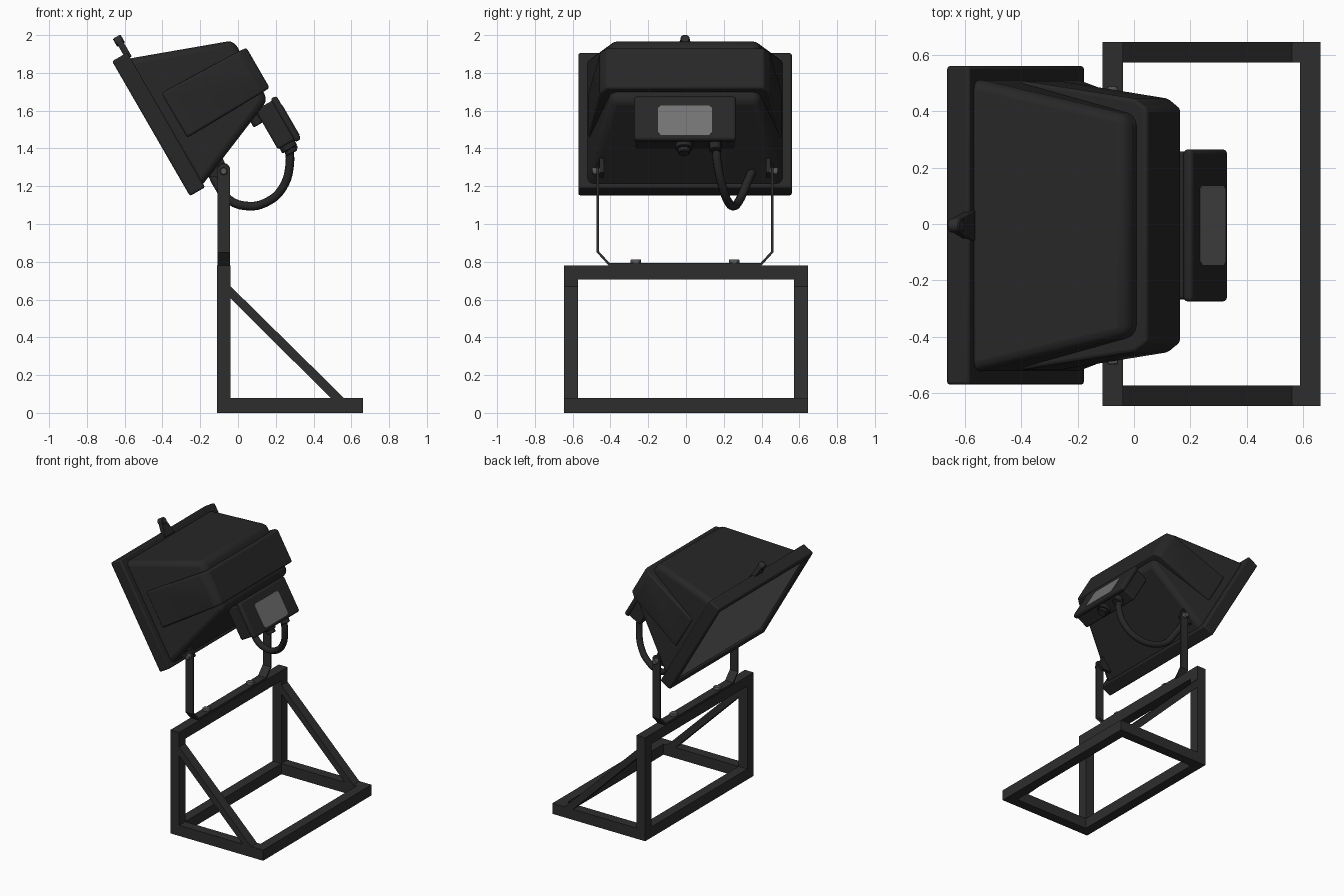
import bpy, bmesh, math
from mathutils import Matrix, Vector

if "Cube" in bpy.data.objects:
    bpy.data.objects.remove(bpy.data.objects["Cube"])


def mat(name, v):
    m = bpy.data.materials.new(name)
    m.diffuse_color = (v, v, v, 1)
    m.use_nodes = True
    m.node_tree.nodes["Principled BSDF"].inputs["Base Color"].default_value = m.diffuse_color
    return m


STEEL = mat("dark steel", 0.027)
HOUSING = mat("black housing", 0.020)
CABLE = mat("black rubber", 0.019)
BOLT = mat("bolt grey", 0.10)
GLASS = mat("lamp glass", 0.15)
LABEL = mat("label grey", 0.17)

# Lamp space: x = backwards, z = up along the glass, origin at glass centre
DY = -0.005
LAMP = Matrix.Translation((-0.4535, DY, 1.5065)) @ Matrix.Rotation(math.radians(-30), 4, 'Y')
WORLD = Matrix.Identity(4)
YOKE = Matrix.Translation((0, DY, 0))


def finish(name, bm, mats, space=WORLD, bevel=0.0, segs=3):
    bmesh.ops.recalc_face_normals(bm, faces=bm.faces)
    bm.transform(space)
    me = bpy.data.meshes.new(name)
    bm.to_mesh(me)
    bm.free()
    ob = bpy.data.objects.new(name, me)
    bpy.context.collection.objects.link(ob)
    for m in mats:
        me.materials.append(m)
    if bevel:
        b = ob.modifiers.new("bevel", 'BEVEL')
        b.width, b.segments, b.limit_method = bevel, segs, 'ANGLE'
        b.angle_limit = math.radians(25)
        bpy.ops.object.select_all(action='DESELECT')
        ob.select_set(True)
        bpy.context.view_layer.objects.active = ob
        bpy.ops.object.shade_smooth_by_angle(angle=math.radians(35))
    return ob


def loft(name, sections, m, space=WORLD, bevel=0.0):
    """Rectangular sections along x: (x, half width, z low, z high)."""
    bm = bmesh.new()
    rings = [[bm.verts.new((x, y, z)) for y, z in ((-h, a), (h, a), (h, b), (-h, b))]
             for x, h, a, b in sections]
    for p, q in zip(rings, rings[1:]):
        for i in range(4):
            j = (i + 1) % 4
            bm.faces.new((p[i], p[j], q[j], q[i]))
    bm.faces.new(rings[0])
    bm.faces.new(rings[-1])
    return finish(name, bm, [m], space, bevel)


def box(name, lo, hi, m, space=WORLD, bevel=0.0):
    bm = bmesh.new()
    lo, hi = Vector(lo), Vector(hi)
    bmesh.ops.create_cube(bm, size=1, matrix=Matrix.Translation((lo + hi) / 2)
                          @ Matrix.Diagonal((*(hi - lo), 1)))
    return finish(name, bm, [m], space, bevel)


def prism(name, pts, offset, m, space=WORLD, bevel=0.0):
    """Flat outline pushed along an offset."""
    bm = bmesh.new()
    f = bm.faces.new([bm.verts.new(p) for p in pts])
    r = bmesh.ops.extrude_face_region(bm, geom=[f])
    bmesh.ops.translate(bm, vec=offset, verts=[v for v in r["geom"] if isinstance(v, bmesh.types.BMVert)])
    return finish(name, bm, [m], space, bevel)


def rod(name, a, b, r, m, space=WORLD, sides=16):
    a, b = Vector(a), Vector(b)
    bm = bmesh.new()
    rot = (b - a).to_track_quat('Z', 'Y').to_matrix().to_4x4()
    bmesh.ops.create_cone(bm, cap_ends=True, segments=sides, radius1=r, radius2=r,
                          depth=(b - a).length, matrix=Matrix.Translation((a + b) / 2) @ rot)
    return finish(name, bm, [m], space, 0.004, 1)


# Stand of square tube
X0, X1, W, T = -0.112, 0.662, 0.646, 0.073
for s, side in ((1, "left"), (-1, "right")):
    ya, yb = sorted((s * (W - T), s * W))
    box(side + "_post", (X0, ya, 0.08), (X0 + T, yb, 0.705), STEEL)
    box(side + "_runner", (X0 + T, ya, 0), (X1 - T, yb, 0.08), STEEL)
    prism(side + "_brace", [(X0 + T, ya, 0.67), (X0 + T, ya, 0.605), (0.49, ya, 0.08), (0.56, ya, 0.08)],
          (0, T, 0), STEEL)
box("top_beam", (X0, -W, 0.705), (X0 + T, W, 0.78), STEEL)
box("lower_beam", (X0, -W, 0), (X0 + T, W, 0.08), STEEL)
box("end_beam", (X1 - T, -W, 0), (X1, W, 0.08), STEEL)

# Yoke: bent flat strap
half = [(0.405, 0.781), (0.468, 0.85), (0.468, 1.30)]
inner = [(0.456, 1.30), (0.456, 0.855), (0.40, 0.794)]
outline = half + inner + [(-y, z) for y, z in reversed(half + inner)]
prism("yoke", [(-0.109, y, z) for y, z in outline], (0.066, 0, 0), STEEL, YOKE)
for s in (1, -1):
    rod("yoke_end", (-0.076, s * 0.456, 1.29), (-0.076, s * 0.468, 1.29), 0.033, STEEL, YOKE)
    rod("pivot_bolt", (-0.076, s * 0.43, 1.28), (-0.076, s * 0.493, 1.28), 0.022, BOLT, YOKE, 6)
    rod("base_bolt", (-0.076, s * 0.26, 0.79), (-0.076, s * 0.26, 0.812), 0.03, BOLT, YOKE, 6)
    # Ears under the housing that hold the pivots
    prism("pivot_ear", [(0.11, s * 0.44 - 0.012, -0.36), (0.19, s * 0.44 - 0.012, -0.41),
                        (0.235, s * 0.44 - 0.012, -0.405), (0.245, s * 0.44 - 0.012, -0.31)],
          (0, 0.024, 0), HOUSING, LAMP)

# Lamp rim with deeply recessed glass
bm = bmesh.new()
bmesh.ops.create_cube(bm, size=1, matrix=Matrix.Translation((0.0395, 0, 0.002))
                      @ Matrix.Diagonal((0.093, 1.13, 0.824, 1)))
bm.normal_update()
front = [f for f in bm.faces if f.normal.x < -0.9]
bmesh.ops.inset_region(bm, faces=front, thickness=0.075)
bmesh.ops.inset_region(bm, faces=front, thickness=0.004, depth=-0.025)
front[0].material_index = 1
finish("lamp_rim", bm, [HOUSING, GLASS], LAMP, 0.01, 2)

# Tapered housing and the raised band around its back
loft("housing", [(0.06, 0.525, -0.40, 0.388), (0.605, 0.39, -0.175, 0.188)], HOUSING, LAMP, 0.035)
loft("housing_band", [(0.135, 0.514, -0.135, 0.138), (0.595, 0.45, -0.127, 0.125),
                      (0.645, 0.415, -0.125, 0.12)], HOUSING, LAMP, 0.012)

# Latch on the top of the rim
prism("latch", [(0.062, -0.055, 0.385), (0.062, 0.055, 0.385), (0.062, 0.03, 0.475), (0.062, 0.018, 0.505),
                (0.062, -0.018, 0.505), (0.062, -0.03, 0.475)], (0.034, 0, 0), HOUSING, LAMP, 0.004)
rod("latch_knob", (0.055, 0, 0.49), (0.102, 0, 0.49), 0.025, STEEL, LAMP)

# Junction box, lid, label and glands
box("junction_box", (0.52, -0.262, -0.43), (0.63, 0.262, -0.19), HOUSING, LAMP, 0.012)
box("junction_lid", (0.618, -0.27, -0.443), (0.655, 0.27, -0.178), HOUSING, LAMP, 0.015)
rod("box_mount", (0.495, 0, -0.17), (0.495, 0, -0.265), 0.028, HOUSING, LAMP)
a, b, c = 0.142, 0.09, 0.014
corners = [(a, b - c), (a - c, b), (c - a, b), (-a, b - c), (-a, c - b), (c - a, -b), (a - c, -b), (a, c - b)]
prism("label_plate", [(0.653, y, z - 0.33) for y, z in corners], (0.005, 0, 0), LABEL, LAMP)
rod("plug", (0.575, -0.005, -0.42), (0.575, -0.005, -0.46), 0.045, HOUSING, LAMP)
rod("plug_tip", (0.575, -0.005, -0.45), (0.575, -0.005, -0.485), 0.032, HOUSING, LAMP)
rod("cable_gland", (0.585, 0.16, -0.42), (0.585, 0.16, -0.475), 0.032, HOUSING, LAMP)

# Power cable looping back into the housing
cu = bpy.data.curves.new("power_cable", 'CURVE')
cu.dimensions, cu.bevel_depth, cu.bevel_resolution, cu.resolution_u = '3D', 0.023, 3, 6
path = [(0.265, 0.16, 1.42), (0.275, 0.165, 1.33), (0.235, 0.195, 1.19), (0.15, 0.225, 1.115),
        (0.05, 0.255, 1.095), (-0.05, 0.285, 1.13), (-0.11, 0.32, 1.21), (-0.145, 0.35, 1.28)]
sp = cu.splines.new('BEZIER')
sp.bezier_points.add(len(path) - 1)
for p, co in zip(sp.bezier_points, path):
    p.co = co
    p.handle_left_type = p.handle_right_type = 'AUTO'
cu.use_fill_caps = True
cu.materials.append(CABLE)
bpy.context.collection.objects.link(bpy.data.objects.new("power_cable", cu))
